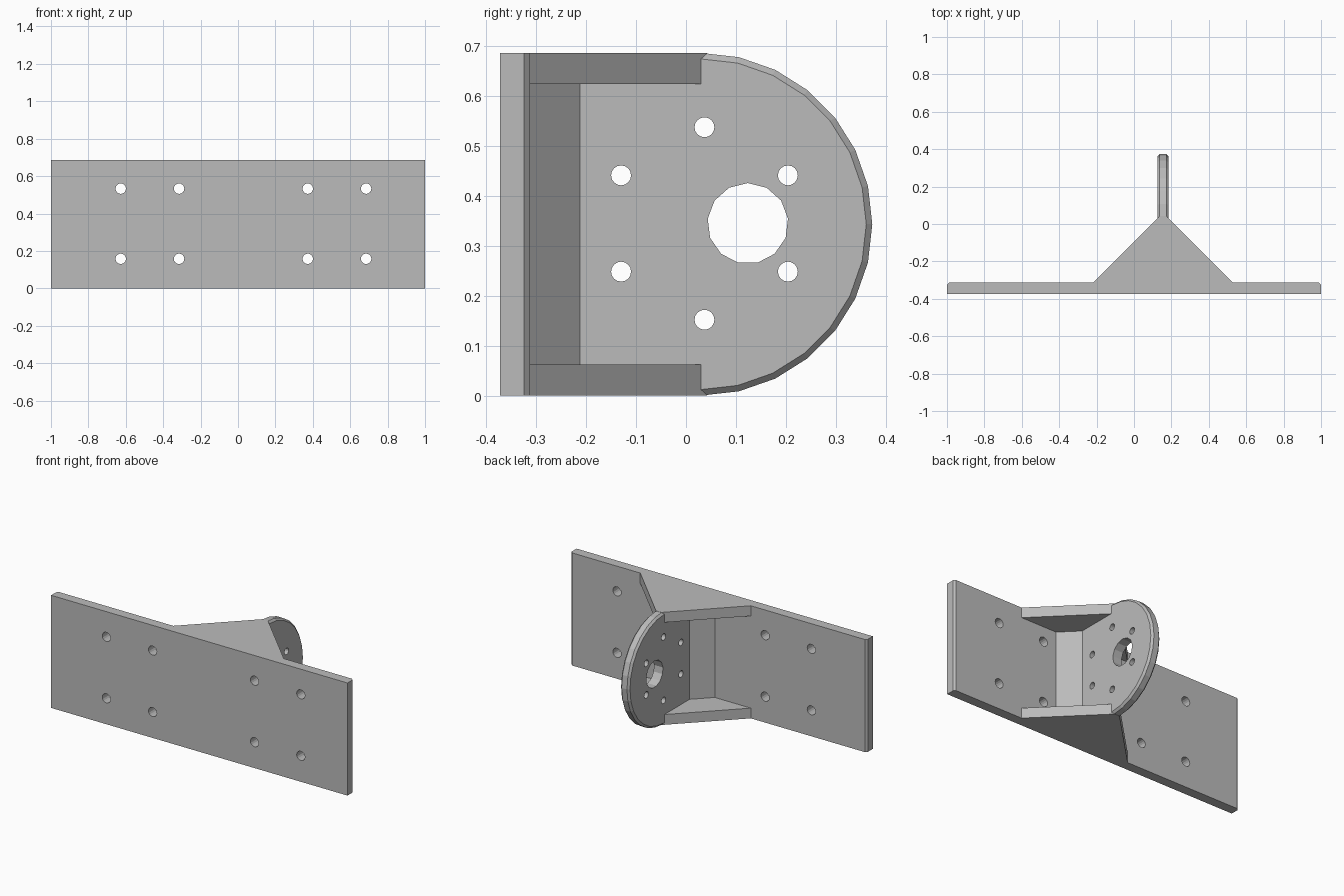
import bpy, bmesh
from math import sin, cos, pi

if "Cube" in bpy.data.objects:
    bpy.data.objects.remove(bpy.data.objects["Cube"])

H = 0.687              # overall height
BACK = -0.313          # rear face of the base plate
FRONT = -0.373
MID_X, HALF = 0.155, 0.03   # centre and half thickness of the web
DISC_Y, CHAMFER = 0.03, 0.012
WALL = 0.0625          # gusset thickness

grey = bpy.data.materials.new("plain_grey")
grey.use_nodes = True
grey.diffuse_color = (0.5, 0.5, 0.5, 1)
grey.node_tree.nodes["Principled BSDF"].inputs["Base Color"].default_value = (0.5, 0.5, 0.5, 1)

PLACE = {"x": lambda a, b, t: (t, a, b),
         "y": lambda a, b, t: (a, t, b),
         "z": lambda a, b, t: (a, b, t)}


def prism(name, points, lo, hi, axis, chamfer=0):
    """Extrude a 2D outline along an axis, optionally chamfering both rims."""
    bm = bmesh.new()
    place = PLACE[axis]
    bottom = [bm.verts.new(place(a, b, lo)) for a, b in points]
    top = [bm.verts.new(place(a, b, hi)) for a, b in points]
    caps = [bm.faces.new(bottom), bm.faces.new(top)]
    n = len(points)
    for i in range(n):
        j = (i + 1) % n
        bm.faces.new((bottom[i], bottom[j], top[j], top[i]))
    bmesh.ops.recalc_face_normals(bm, faces=bm.faces)
    if chamfer:
        rim = [e for f in caps for e in f.edges]
        bmesh.ops.bevel(bm, geom=rim, offset=chamfer, segments=1, affect="EDGES")
    mesh = bpy.data.meshes.new(name)
    bm.to_mesh(mesh)
    bm.free()
    mesh.materials.append(grey)
    obj = bpy.data.objects.new(name, mesh)
    bpy.context.collection.objects.link(obj)
    return obj


def ring(a, b, radius, sides, start=pi / 2):
    return [(a + radius * cos(start + 2 * pi * i / sides),
             b + radius * sin(start + 2 * pi * i / sides)) for i in range(sides)]


def combine(target, other, operation):
    """Apply a boolean and discard the helper object."""
    other.hide_render = True
    mod = target.modifiers.new("combine", "BOOLEAN")
    mod.operation, mod.solver, mod.object = operation, "EXACT", other
    bpy.context.view_layer.objects.active = target
    bpy.ops.object.modifier_apply(modifier=mod.name)
    bpy.data.objects.remove(other)


# Base plate with chamfered rear vertical edges and eight bolt holes
plate = prism("base_plate", [(-1, FRONT), (1, FRONT), (1, BACK - CHAMFER), (1 - CHAMFER, BACK),
                             (CHAMFER - 1, BACK), (-1, BACK - CHAMFER)], 0, H, "z")
for x in (-0.627, -0.315, 0.373, 0.685):
    for z in (0.158, 0.533):
        combine(plate, prism("bolt_cutter", ring(x, z, 0.028, 16), -0.5, 0, "y"), "DIFFERENCE")

# Upright web with sloped root fillets
left, right = MID_X - HALF, MID_X + HALF
root = BACK + 0.1
bracket = prism("mount_bracket", [(left - 0.1, BACK), (left, root), (left, DISC_Y),
                                  (right, DISC_Y), (right, root), (right + 0.1, BACK)],
                WALL / 2, H - WALL / 2, "z")

# Rounded, chamfered end of the web
combine(bracket, prism("round_end", ring(DISC_Y, H / 2, H / 2, 28), left, right, "x", CHAMFER), "UNION")

# Triangular gussets at top and bottom
tip = HALF - CHAMFER
tip_y = DISC_Y + CHAMFER
foot = tip + tip_y - BACK
outline = [(MID_X - foot, BACK), (MID_X - tip, tip_y), (MID_X + tip, tip_y), (MID_X + foot, BACK)]
for z in (0, H - WALL):
    combine(bracket, prism("gusset", outline, z, z + WALL, "z"), "UNION")

# Shaft hole and ring of six screw holes
combine(bracket, prism("shaft_cutter", ring(0.124, 0.345, 0.081, 13), 0, 0.4, "x"), "DIFFERENCE")
for y, z in ring(0.037, 0.345, 0.193, 6):
    combine(bracket, prism("screw_cutter", ring(y, z, 0.02, 16), 0, 0.4, "x"), "DIFFERENCE")
